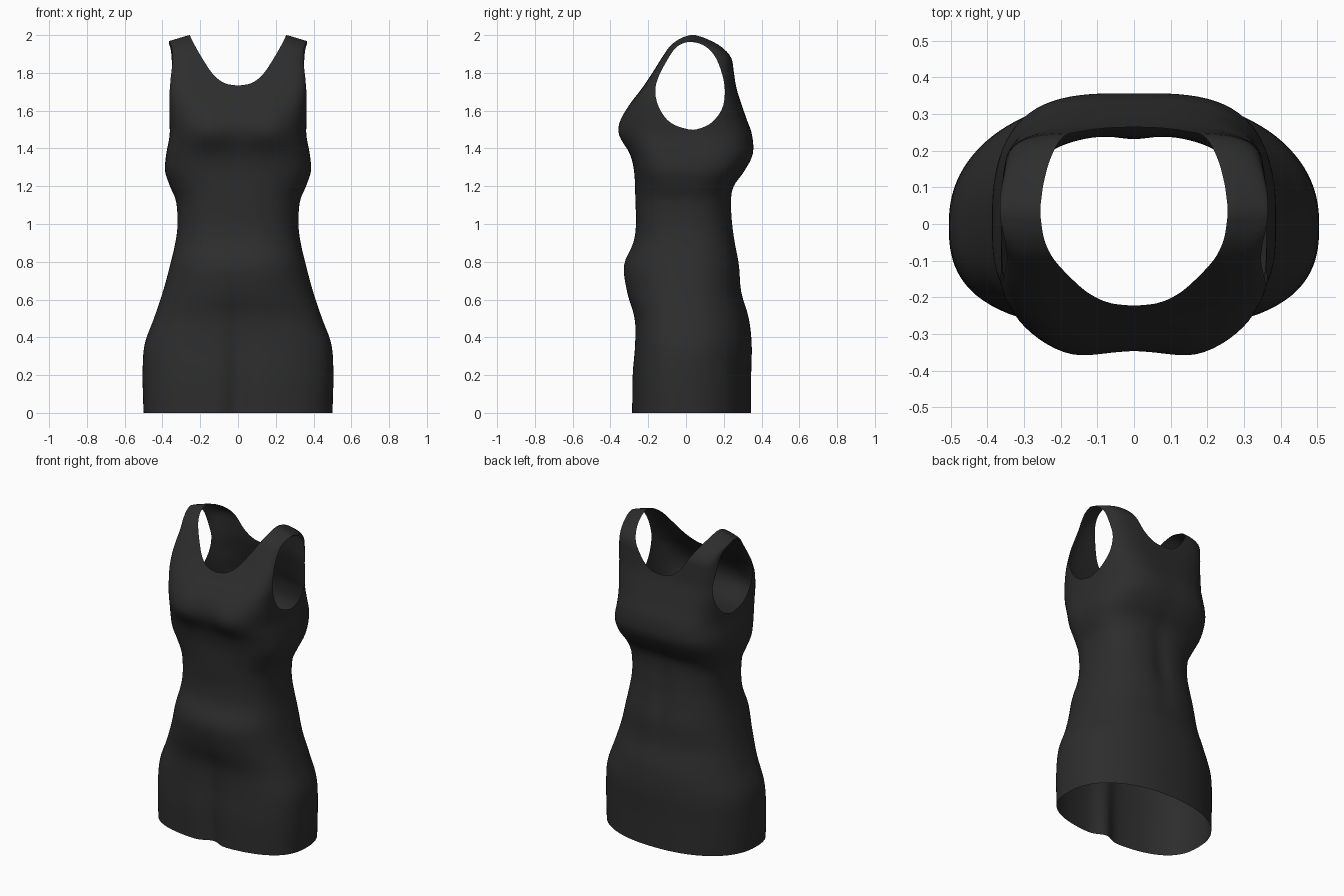
import bpy, bmesh, math

if "Cube" in bpy.data.objects:
    bpy.data.objects.remove(bpy.data.objects["Cube"])

cloth = bpy.data.materials.new("charcoal cloth")
cloth.use_nodes = True
COLOUR = (0.026, 0.026, 0.026, 1)
cloth.diffuse_color = COLOUR
bsdf = cloth.node_tree.nodes["Principled BSDF"]
bsdf.inputs["Base Color"].default_value = COLOUR
bsdf.inputs["Roughness"].default_value = 0.9


def spline(points, steps, closed=False):
    """Smooth curve through points of any dimension."""
    count = len(points)
    pick = (lambda i: points[i % count]) if closed else (lambda i: points[min(max(i, 0), count - 1)])
    out = []
    for i in range(count if closed else count - 1):
        a, b, c, d = pick(i - 1), pick(i), pick(i + 1), pick(i + 2)
        for s in range(steps):
            t = s / steps
            out.append([q + 0.5 * t * (r - p + t * (2 * p - 5 * q + 4 * r - e + t * (3 * (q - r) + e - p)))
                        for p, q, r, e in zip(a, b, c, d)])
    if not closed:
        out.append(list(points[-1]))
    return out


def bell(value, centre, width):
    return math.exp(-((value - centre) / width) ** 2)


# Body sections: height, half width, front y, back y, front and back squareness
SECTIONS = [
    (0, .5, -.288, .345, 2.7, 2.2), (.2, .505, -.285, .345, 2.7, 2.2),
    (.36, .495, -.272, .348, 2.7, 2.2), (.5, .445, -.275, .333, 2.6, 2.2),
    (.64, .398, -.315, .295, 2.4, 2.3), (.78, .36, -.33, .285, 2.4, 2.4),
    (.9, .332, -.28, .264, 2.5, 2.5), (1, .32, -.265, .25, 2.6, 2.5),
    (1.12, .328, -.268, .242, 2.6, 2.6), (1.2, .36, -.27, .255, 2.7, 2.8),
    (1.28, .386, -.275, .31, 3, 3), (1.37, .38, -.295, .354, 3.3, 3.2),
    (1.47, .362, -.34, .35, 3.3, 3.2), (1.55, .364, -.34, .323, 3.5, 3.2),
    (1.63, .369, -.3, .295, 4.2, 3.5), (1.72, .37, -.232, .267, 6, 4),
    (1.8, .362, -.178, .254, 8, 5), (1.88, .355, -.128, .24, 8, 6),
    (1.94, .358, -.086, .185, 8, 7), (1.98, .365, -.035, .11, 8, 8),
    (2, .365, .02, .05, 8, 8),
]
AROUND = 112

# Dress shell: a loft of rounded sections, closed at the shoulders for now
bm = bmesh.new()
rings = []
for z, width, front, back, front_square, back_square in spline(SECTIONS, 4):
    top = min(max((z - 1.5) / .5, 0), 1)
    middle = .035 * top
    ring = []
    for k in range(AROUND):
        angle = math.tau * k / AROUND
        c, s = math.cos(angle), math.sin(angle)
        square = back_square if s > 0 else front_square
        radius = (abs(c) ** square + abs(s) ** square) ** (-1 / square)
        x = width * radius * c
        y = middle + radius * s * (back - middle if s > 0 else middle - front)
        if s < 0:
            # bust, and crease between the legs
            y -= .022 * bell(abs(x), .17, .1) * bell(z, 1.48, .09) * abs(s)
            y += .04 * bell(x, 0, .06) * bell(z, 0, .45)
        else:
            # hollow along the spine
            y -= .015 * bell(x, 0, .06) * bell(z, .95, .25)
        # sloping shoulders
        drop = .3 * max(0, abs(x) - .26) * top ** 4
        ring.append(bm.verts.new((x, y, z - drop)))
    rings.append(ring)
for low, high in zip(rings, rings[1:]):
    for k in range(AROUND):
        n = (k + 1) % AROUND
        bm.faces.new((low[k], low[n], high[n], high[k]))
for k in range(AROUND // 2):
    corners = [rings[-1][i % AROUND] for i in (k, k + 1, AROUND - k - 1, AROUND - k)]
    bm.faces.new(list(dict.fromkeys(corners)))
bmesh.ops.recalc_face_normals(bm, faces=bm.faces)


def inside(point, outline, axis):
    """Whether a point, seen along the other level axis, is in the outline."""
    u, v = point[axis], point.z
    hit = False
    for (a, b), (c, d) in zip(outline, outline[1:] + outline[:1]):
        if (b > v) != (d > v) and u < a + (v - b) * (c - a) / (d - b):
            hit = not hit
    return hit


def cut_opening(outline, axis):
    """Split the sheet along the outline and remove what lies inside it."""
    state = {v: inside(v.co, outline, axis) for v in bm.verts}
    rim = []
    for edge in list(bm.edges):
        start, end = edge.verts
        if state[start] == state[end]:
            continue
        low, high = 0, 1
        for _ in range(14):
            mid = (low + high) / 2
            if inside(start.co.lerp(end.co, mid), outline, axis) == state[start]:
                low = mid
            else:
                high = mid
        rim.append(bmesh.utils.edge_split(edge, start, mid)[1])
    bmesh.ops.connect_verts(bm, verts=rim)
    doomed = [f for f in bm.faces if any(state.get(v, False) for v in f.verts)]
    bmesh.ops.delete(bm, geom=doomed, context="FACES")


# Armholes go through both sides, the neckline through front and back
ARMHOLE = [(.02, 1.5), (-.08, 1.535), (-.14, 1.61), (-.163, 1.7), (-.145, 1.78), (-.098, 1.87),
           (-.052, 1.935), (.01, 1.963), (.085, 1.95), (.145, 1.9), (.183, 1.82), (.205, 1.72),
           (.195, 1.62), (.145, 1.545), (.085, 1.51)]
NECK = [(0, 1.733), (.07, 1.745), (.13, 1.79), (.18, 1.862), (.22, 1.93), (.255, 2), (.28, 2.1)]
cut_opening(spline(ARMHOLE, 4, True), 1)
half_neck = spline(NECK, 4)
cut_opening(half_neck + [[-x, z] for x, z in reversed(half_neck[1:])], 0)

mesh = bpy.data.meshes.new("dress")
bm.to_mesh(mesh)
bm.free()
dress = bpy.data.objects.new("dress", mesh)
bpy.context.collection.objects.link(dress)
mesh.materials.append(cloth)
bpy.ops.object.select_all(action="DESELECT")
dress.select_set(True)
bpy.context.view_layer.objects.active = dress
bpy.ops.object.shade_smooth_by_angle(angle=math.radians(50))
